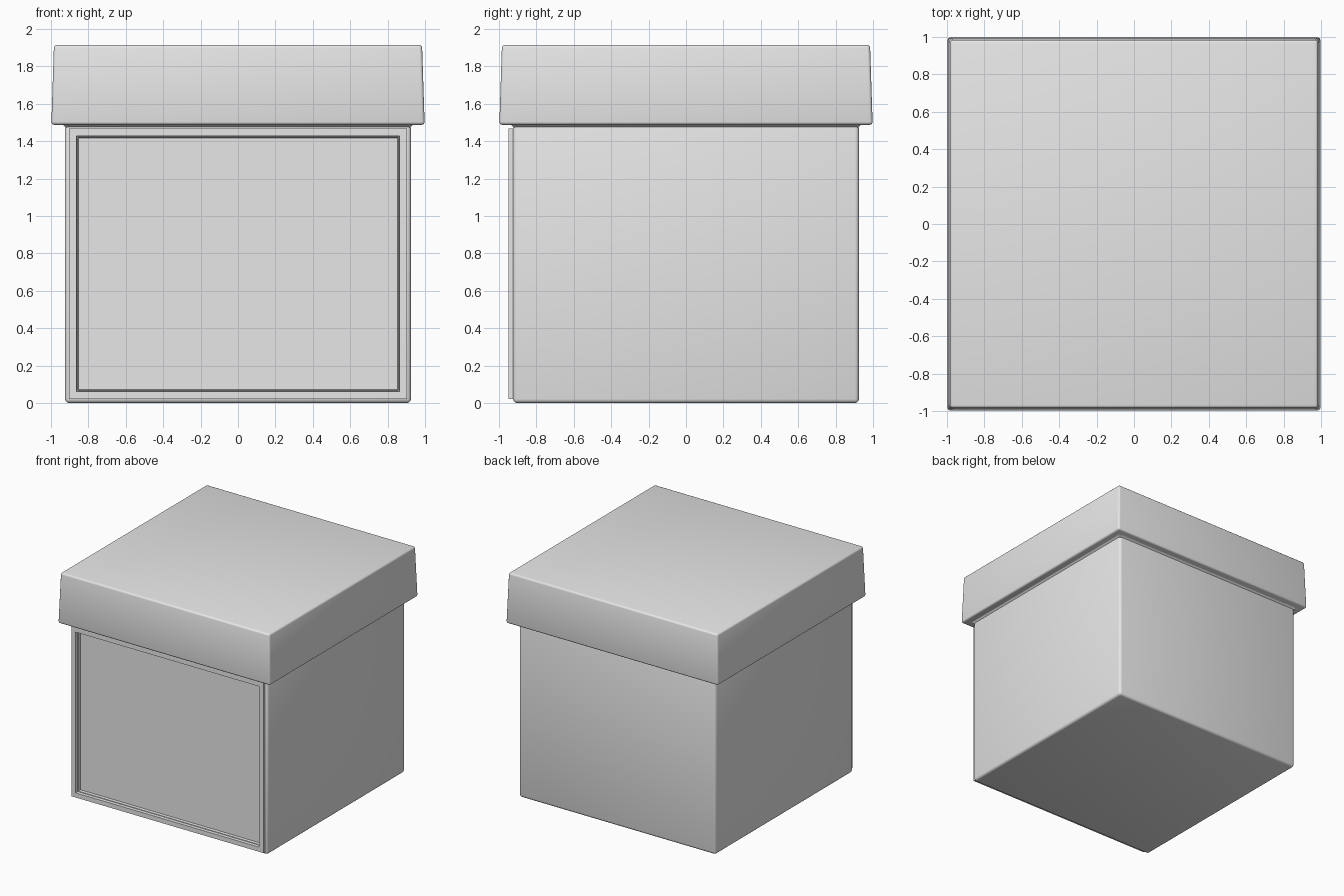
import bpy, bmesh
from mathutils import Vector

cube = bpy.data.objects.get("Cube")
if cube:
    bpy.data.objects.remove(cube, do_unlink=True)

grey = bpy.data.materials.new("light_grey")
grey.use_nodes = True
colour = (0.8, 0.8, 0.8, 1)
grey.diffuse_color = colour
grey.node_tree.nodes["Principled BSDF"].inputs["Base Color"].default_value = colour


def tapered_box(bottom, top, z0, z1, bevel):
    """Square box with half widths bottom and top and rounded edges."""
    bm = bmesh.new()
    bmesh.ops.create_cube(bm, size=2)
    for v in bm.verts:
        half, z = (top, z1) if v.co.z > 0 else (bottom, z0)
        v.co = Vector((v.co.x * half, v.co.y * half, z))
    if bevel:
        bmesh.ops.bevel(bm, geom=bm.edges[:], offset=bevel, segments=3,
                        profile=0.5, affect='EDGES')
    return bm


def finish(name, bm):
    bmesh.ops.recalc_face_normals(bm, faces=bm.faces[:])
    mesh = bpy.data.meshes.new(name)
    bm.to_mesh(mesh)
    bm.free()
    mesh.materials.append(grey)
    obj = bpy.data.objects.new(name, mesh)
    bpy.context.collection.objects.link(obj)
    bpy.ops.object.select_all(action='DESELECT')
    obj.select_set(True)
    bpy.context.view_layer.objects.active = obj
    bpy.ops.object.shade_smooth_by_angle(angle=0.6)


# Body with a raised front border and a stepped, sunken panel
body = tapered_box(0.925, 0.925, 0, 1.49, 0.022)
body.faces.ensure_lookup_table()
front = min(body.faces, key=lambda f: f.calc_center_median().y)
moved = bmesh.ops.extrude_discrete_faces(body, faces=[front])["faces"]
front = moved[0]
bmesh.ops.translate(body, verts=front.verts[:], vec=(0, -0.025, 0))
for thickness, depth in ((0.056, 0), (0.003, -0.025), (0.008, 0), (0.003, -0.025)):
    bmesh.ops.inset_individual(body, faces=[front], thickness=thickness)
    bmesh.ops.translate(body, verts=front.verts[:], vec=(0, -depth, 0))
finish("box_body", body)

# Sloped collar under the lid, then the overhanging lid
finish("lid_collar", tapered_box(0.912, 0.945, 1.468, 1.495, 0))
finish("lid", tapered_box(0.998, 0.984, 1.488, 1.915, 0.016))
